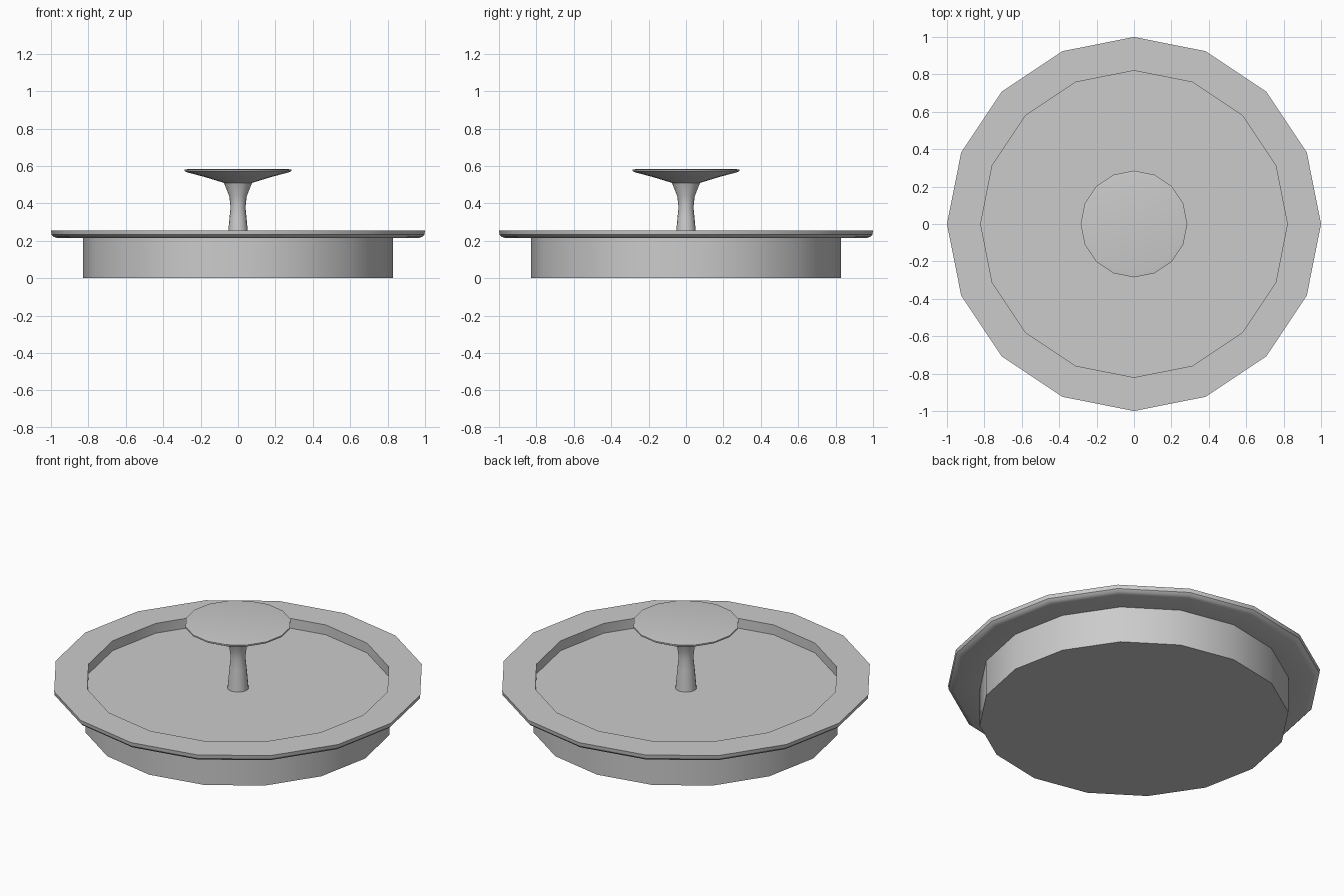
import bpy, bmesh, math

if "Cube" in bpy.data.objects:
    bpy.data.objects.remove(bpy.data.objects["Cube"])

SIDES = 16


def lathe(name, profile):
    """Revolve (radius, z) points around z; radius 0 ends become single points."""
    bm = bmesh.new()
    rings = []
    for r, z in profile:
        rings.append([bm.verts.new((r * math.cos(2 * math.pi * i / SIDES),
                                    r * math.sin(2 * math.pi * i / SIDES), z))
                      for i in range(SIDES)])
    for a, b in zip(rings, rings[1:]):
        for i in range(SIDES):
            j = (i + 1) % SIDES
            bm.faces.new((a[i], a[j], b[j], b[i]))
    # flat caps at both ends
    bm.faces.new(rings[0][::-1])
    bm.faces.new(rings[-1])
    bmesh.ops.recalc_face_normals(bm, faces=bm.faces)
    mesh = bpy.data.meshes.new(name)
    bm.to_mesh(mesh)
    bm.free()
    obj = bpy.data.objects.new(name, mesh)
    bpy.context.collection.objects.link(obj)
    bpy.ops.object.select_all(action='DESELECT')
    obj.select_set(True)
    bpy.context.view_layer.objects.active = obj
    bpy.ops.object.shade_smooth_by_angle(angle=math.radians(35))
    return obj


# lid: plug, overhanging rounded rim, recessed top plate
lathe("lid", [
    (0.83, 0.0), (0.83, 0.215),
    (0.965, 0.215), (0.985, 0.221), (0.997, 0.233), (1.0, 0.255),
    (0.82, 0.255), (0.82, 0.197),
])

# knob: slim waisted stem flaring into a flat disc
lathe("knob", [
    (0.057, 0.195), (0.052, 0.255), (0.046, 0.32), (0.04, 0.38),
    (0.047, 0.44), (0.075, 0.51), (0.18, 0.542), (0.275, 0.567),
    (0.285, 0.573), (0.285, 0.581), (0.265, 0.584),
])
